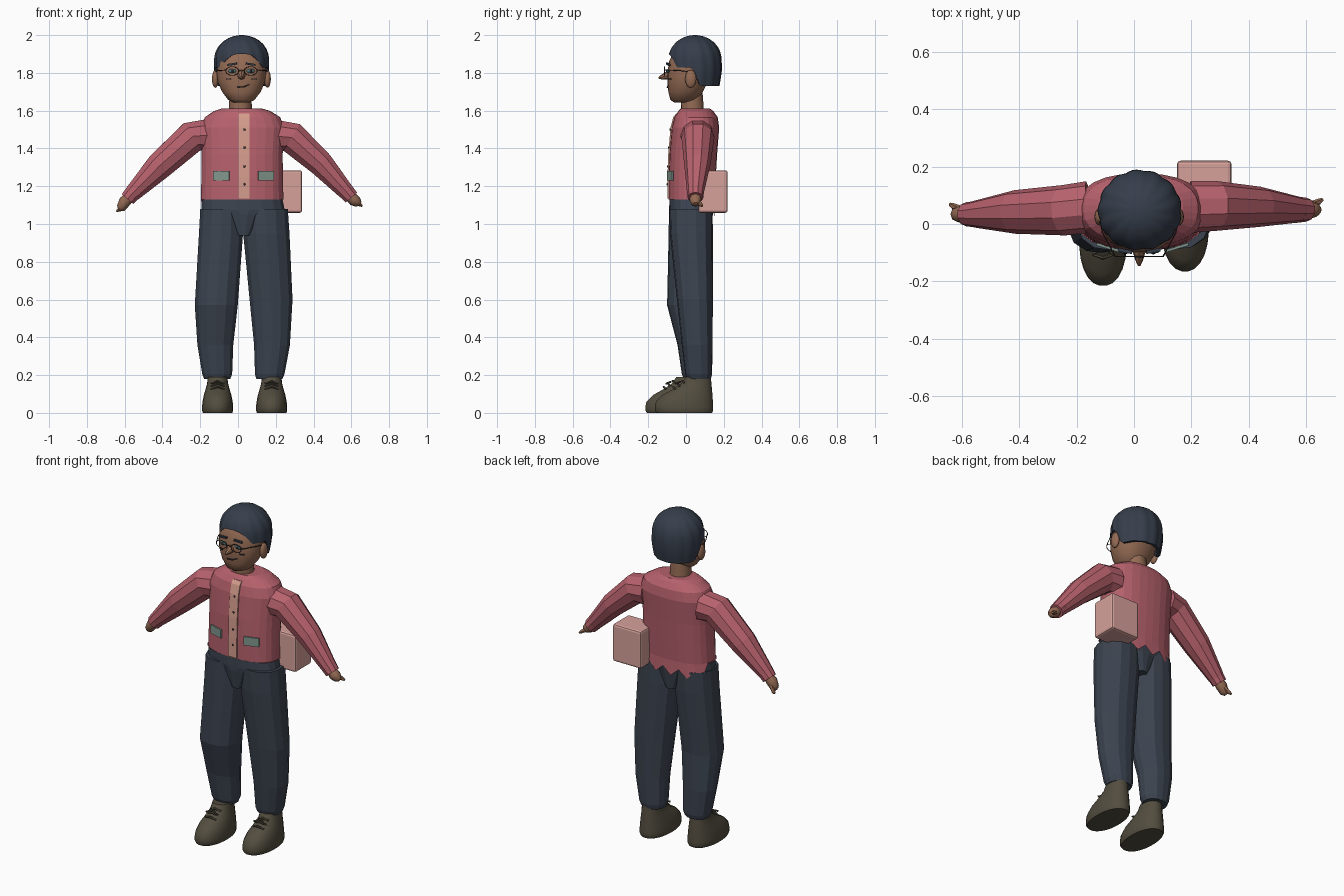
import bpy, bmesh, math
from math import sin, cos, pi, sqrt
from mathutils import Vector

cube = bpy.data.objects.get("Cube")
if cube:
    bpy.data.objects.remove(cube)


def material(name, *rgb):
    col = [((c / 255 + 0.055) / 1.055) ** 2.4 for c in rgb] + [1]
    m = bpy.data.materials.new(name)
    m.use_nodes = True
    m.diffuse_color = col
    m.node_tree.nodes["Principled BSDF"].inputs["Base Color"].default_value = col
    return m


SKIN = material("brown skin", 148, 107, 84)
HAIR = material("blue black hair", 54, 62, 75)
SHIRT = material("rose shirt", 182, 97, 108)
PLACKET = material("peach trim", 214, 157, 141)
POCKET = material("sage pocket", 130, 151, 142)
TROUSER = material("slate trousers", 60, 68, 80)
SHOE = material("olive brown shoe", 83, 77, 63)
BAG = material("pale pink bag", 214, 161, 154)
EYE = material("teal eye", 78, 118, 124)
DARK = material("dark line", 48, 42, 44)


def finish(ob, name, mat, smooth=0):
    ob.name = name
    ob.data.materials.append(mat)
    if smooth:
        bpy.ops.object.select_all(action="DESELECT")
        ob.select_set(True)
        bpy.context.view_layer.objects.active = ob
        bpy.ops.object.shade_smooth_by_angle(angle=math.radians(smooth))
    return ob


def skin_rings(name, rings, mat, smooth=0, caps=(True, True)):
    """Join rings of points into one surface."""
    bm = bmesh.new()
    vs = [[bm.verts.new(p) for p in r] for r in rings]
    n = len(vs[0])
    for a, b in zip(vs, vs[1:]):
        for i in range(n):
            j = (i + 1) % n
            bm.faces.new((a[i], a[j], b[j], b[i]))
    if caps[0]:
        bm.faces.new(vs[0])
    if caps[1]:
        bm.faces.new(vs[-1])
    bmesh.ops.recalc_face_normals(bm, faces=bm.faces)
    me = bpy.data.meshes.new(name)
    bm.to_mesh(me)
    bm.free()
    ob = bpy.data.objects.new(name, me)
    bpy.context.collection.objects.link(ob)
    return finish(ob, name, mat, smooth)


def oval(cx, rx, y0, y1, z, n=16, p=2.4):
    """Level rounded outline from front y0 to back y1."""
    cy, ry = (y0 + y1) / 2, (y1 - y0) / 2
    pts = []
    for i in range(n):
        a = 2 * pi * (i + 0.5) / n
        c, s = cos(a), sin(a)
        k = (abs(c) ** p + abs(s) ** p) ** (-1 / p)
        pts.append(Vector((cx + rx * c * k, cy + ry * s * k, z)))
    return pts


def tube(name, path, mat, n=10, smooth=0):
    """Round tube through (x, y, z, radius) stations."""
    pts = [Vector(p[:3]) for p in path]
    rings = []
    for i, p in enumerate(pts):
        d = (pts[min(i + 1, len(pts) - 1)] - pts[max(i - 1, 0)]).normalized()
        u = d.orthogonal() if abs(d.y) > 0.9 else Vector((0, 1, 0)) - d * d.y
        u.normalize()
        v = d.cross(u)
        rings.append([p + path[i][3] * (u * cos(2 * pi * k / n) + v * sin(2 * pi * k / n))
                      for k in range(n)])
    return skin_rings(name, rings, mat, smooth)


def ball(name, loc, size, mat):
    bpy.ops.mesh.primitive_uv_sphere_add(segments=16, ring_count=8, location=loc)
    ob = bpy.context.object
    ob.scale = size
    return finish(ob, name, mat, 60)


def box(name, loc, size, mat, rot=(0, 0, 0), bevel=0):
    bpy.ops.mesh.primitive_cube_add(size=1, location=loc, rotation=rot)
    ob = bpy.context.object
    ob.scale = size
    if bevel:
        bpy.ops.object.transform_apply(location=False, rotation=False, scale=True)
        m = ob.modifiers.new("soft edges", "BEVEL")
        m.width, m.segments = bevel, 2
    return finish(ob, name, mat)


# Shirt with a ragged hem at the back
rings = [oval(*r, n=28) for r in (
    (.022, .219, -.092, .150, 1.13), (.022, .216, -.092, .158, 1.25),
    (.022, .215, -.088, .165, 1.37), (.024, .222, -.076, .176, 1.51),
    (.024, .200, -.062, .168, 1.565), (.022, .150, -.040, .145, 1.598),
    (.020, .105, -.028, .125, 1.612))]
hem = [p.copy() for p in rings[0]]
for i, p in enumerate(hem):
    if p.y > .07:
        p.z = 1.04 if i % 2 else 1.085
    p.x, p.y = .024 + (p.x - .024) * 1.03, p.y + (.004 if p.y > .07 else 0)
skin_rings("shirt", [hem] + rings, SHIRT, caps=(False, True))

# Button strip, buttons and pockets
front = [(-.098, 1.135), (-.098, 1.25), (-.094, 1.37), (-.082, 1.51), (-.068, 1.565), (-.052, 1.585)]
skin_rings("button_strip", [[(.003, y, z), (.06, y, z), (.06, y + .009, z), (.003, y + .009, z)]
                            for y, z in front], PLACKET)
for z, y in ((1.5, -.084), (1.405, -.092), (1.305, -.097), (1.21, -.099)):
    ball("shirt_button", (.034, y, z), (.006, .004, .006), DARK)
for side in (-1, 1):
    box("pocket", (.03 + side * .118, -.083, 1.255), (.088, .009, .052), POCKET,
        (0, 0, side * .3))

# Arms, cuffs and hands
arms = {
    "left": [(.20, .06, 1.465, .09), (.285, .063, 1.458, .087), (.44, .06, 1.318, .070),
             (.575, .05, 1.168, .045)],
    "right": [(-.155, .06, 1.47, .09), (-.243, .048, 1.462, .088), (-.415, .042, 1.308, .076),
              (-.56, .034, 1.160, .046)],
}
for side, path in arms.items():
    s = 1 if side == "left" else -1
    x, y, z, r = path[-1]
    tube(side + "_sleeve", path, SHIRT)
    tube(side + "_cuff", [(x - s * .008, y, z + .01, .046), (x + s * .025, y, z - .028, .042)], SHIRT)
    drop = .055 if s > 0 else .075
    tube(side + "_hand", [(x + s * .015, y, z - .018, .028), (x + s * .04, y, z - .042, .032),
                          (x + s * .06, y, z - drop, .025), (x + s * .072, y, z - drop - .008, .012)],
         SKIN, 8, 50)
    tube(side + "_thumb", [(x + s * .035, y + .015, z - .045, .012),
                           (x + s * .07, y + .028, z - drop - .01, .011),
                           (x + s * .082, y + .035, z - drop - .018, .006)], SKIN, 6, 50)

# Trousers: hips and two legs
skin_rings("trouser_hips", [oval(*r, n=20) for r in (
    (.03, .045, -.075, .125, .94), (.03, .13, -.09, .138, 1.05),
    (.026, .222, -.09, .14, 1.075), (.022, .214, -.088, .140, 1.135))], TROUSER)
legs = {
    "left": [(.146, .119, -.088, .141, 1.08), (.15, .124, -.085, .142, .95),
             (.175, .115, -.048, .142, .6), (.180, .096, -.022, .141, .36),
             (.168, .079, -.004, .138, .205), (.166, .070, .004, .132, .18)],
    "right": [(-.087, .114, -.09, .138, 1.08), (-.09, .118, -.092, .135, .95),
              (-.115, .115, -.100, .105, .57), (-.120, .096, -.045, .115, .36),
              (-.110, .080, -.022, .112, .205), (-.110, .070, -.012, .105, .18)],
}
for side, rows in legs.items():
    skin_rings(side + "_trouser_leg", [oval(*r, n=14) for r in rows], TROUSER)

# Shoes with laces
for side, cx, dy in (("left", .178, 0), ("right", -.108, -.05)):
    skin_rings(side + "_shoe", [oval(cx, rx, y0 + dy, y1 + dy, z, 24, 2.2) for rx, y0, y1, z in (
        (.078, -.158, .139, 0), (.083, -.166, .145, .012), (.083, -.166, .145, .032),
        (.080, -.160, .143, .06), (.073, -.125, .141, .095), (.064, -.070, .138, .125),
        (.056, -.025, .135, .155), (.052, -.002, .132, .19))], SHOE, 35)
    for k in range(3):
        y, z = dy - .068 + k * .024, .13 + k * .016
        tube(side + "_lace", [(cx - .035, y + .012, z - .004, .006), (cx, y, z + .008, .006),
                              (cx + .035, y + .012, z - .004, .006)], SHOE, 6)
    for s in (-1, 1):
        tube(side + "_lace_end", [(cx, dy - .03, .165, .005),
                                  (cx + s * .035, dy - .055, .155, .005)], SHOE, 6)

# Hip bag
box("hip_bag", (.245, .143, 1.172), (.19, .155, .225), BAG, bevel=.012)

# Neck, head and ears
HX = .018
tube("neck", [(HX - .005, .035, 1.57, .062), (HX - .005, .03, 1.69, .058)], SKIN, 16, 40)
skin_rings("head", [oval(HX, *r, n=28, p=2.2) for r in (
    (.040, -.062, .035, 1.643), (.070, -.083, .060, 1.657), (.103, -.094, .090, 1.70),
    (.124, -.099, .115, 1.75), (.131, -.099, .132, 1.80), (.128, -.090, .140, 1.86),
    (.110, -.060, .125, 1.92), (.060, -.010, .080, 1.96))], SKIN, 50)
for s in (-1, 1):
    ball("ear", (HX + s * .138, .025, 1.768), (.018, .03, .047), SKIN)

# Hair: pleated cap with an arched fringe and a long back
N, ROWS = 72, 10


def hem_height(a):
    if sin(a) < -.15:
        return 1.828 + .072 * max(0, 1 - (abs(cos(a)) / .75) ** 3)
    t = min(1, max(0, (sin(a) + .05) / .25))
    return 1.82 - .09 * t


def hair_point(a, z, inset=1):
    up = max(0, (z - 1.86) / .14)
    r = sqrt(max(0, 1 - min(up, 1) ** 2.2))
    r *= 1 - .1 * max(0, (1.80 - z) / .08)
    lock = abs(sin(6.5 * a + 1.2 * up))
    r *= inset * (.975 + .04 * lock)
    return Vector((.02 + .145 * r * cos(a), .047 + .141 * r * sin(a), z))


hair = []
for row in range(ROWS + 1):
    f = sin(pi / 2 * (row + .4) / (ROWS + .4))
    hair.append([])
    for i in range(N):
        a = 2 * pi * i / N
        drop = 1 - cos(pi / 2 * (row + .5) / (ROWS + .5))
        hair[-1].append(hair_point(a, 2.0 - (2.0 - hem_height(a)) * drop))
hair.append([hair_point(2 * pi * i / N, hem_height(2 * pi * i / N) + .004, .84) for i in range(N)])
skin_rings("hair", hair, HAIR, 40, (True, False))

# Face: nose, eyes, brows, glasses, cheek marks and mouth
tube("nose", [(HX, -.085, 1.79, .026), (HX, -.125, 1.778, .014), (HX, -.145, 1.773, .005)], SKIN, 8, 40)
for s in (-1, 1):
    x = HX + s * .049
    ball("eye", (x, -.095, 1.81), (.022, .008, .011), EYE)
    ball("pupil", (x, -.102, 1.81), (.007, .004, .008), DARK)
    box("eyebrow", (x, -.094, 1.846), (.05, .012, .010), HAIR, (0, s * .15, s * .2))
    box("cheek_mark", (HX + s * .068, -.087, 1.768), (.028, .008, .006), DARK, (0, 0, s * .4))
    bpy.ops.mesh.primitive_torus_add(major_segments=20, minor_segments=6, major_radius=1,
                                     minor_radius=.07, location=(x, -.114, 1.81),
                                     rotation=(pi / 2, 0, 0))
    rim = bpy.context.object
    rim.scale = (.034, .023, .03)
    finish(rim, "glasses_rim", DARK, 60)
    tube("glasses_temple", [(x + s * .034, -.114, 1.815, .0025), (HX + s * .128, -.03, 1.812, .0025),
                            (HX + s * .138, .02, 1.805, .0025)], DARK, 6)
tube("glasses_bridge", [(HX - .016, -.114, 1.814, .0025), (HX + .016, -.114, 1.814, .0025)], DARK, 6)
tube("mouth", [(HX - .022, -.098, 1.724, .004), (HX + .015, -.098, 1.726, .004),
               (HX + .042, -.092, 1.738, .003)], DARK, 6)
